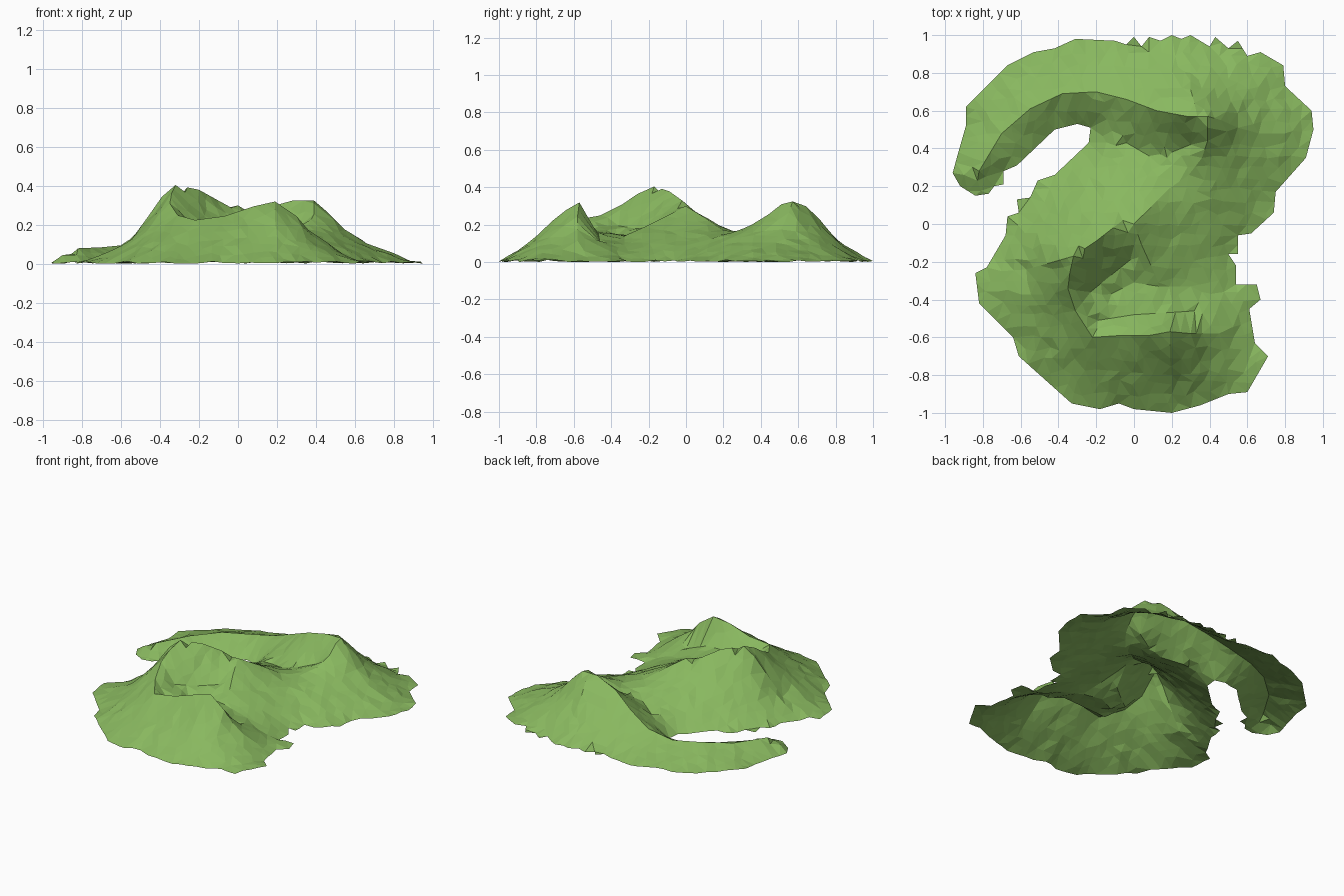
import bpy
import bmesh
import random
from mathutils import Vector
from mathutils.geometry import delaunay_2d_cdt

random.seed(4)

SPACING = 0.06      # distance between terrain points
SHORE_HEIGHT = 0.012
ROUGHNESS = 0.004

default_cube = bpy.data.objects.get("Cube")
if default_cube:
    bpy.data.objects.remove(default_cube, do_unlink=True)

# Shoreline, clockwise from the tip of the western arm
shoreline = [
    (-.96, .27), (-.93, .38), (-.89, .52), (-.89, .62), (-.67, .84), (-.53, .91),
    (-.42, .93), (-.31, .98), (-.1, .97), (-.04, .95), (0, .99), (.04, .94),
    (.08, .99), (.14, .97), (.2, 1), (.25, .98), (.3, 1), (.35, .97), (.4, .94),
    (.43, .99), (.5, .93), (.55, .97), (.6, .89), (.67, .91), (.79, .84), (.8, .73),
    (.94, .6), (.95, .5), (.91, .35), (.75, .17), (.74, .06), (.62, -.05),
    (.55, -.06), (.55, -.16), (.5, -.16), (.54, -.22), (.54, -.32), (.65, -.32),
    (.67, -.4), (.61, -.45), (.64, -.63), (.71, -.7), (.6, -.89), (.5, -.9),
    (.35, -.96), (.2, -1), (0, -.98), (-.08, -.95), (-.18, -.98), (-.33, -.95),
    (-.61, -.7), (-.64, -.6), (-.82, -.42), (-.84, -.26), (-.78, -.23),
    (-.68, -.06), (-.67, .04), (-.61, .06), (-.62, .13), (-.55, .14), (-.51, .23),
    (-.42, .26), (-.24, .43), (-.23, .51), (-.3, .53), (-.42, .5), (-.62, .31),
    (-.69, .28), (-.69, .21), (-.74, .2), (-.77, .16), (-.84, .15), (-.92, .2),
]

# Ridge, spur and valley lines as (x, y, height)
middle_ridge = [(-.32, -.17, .41), (-.2, -.09, .385), (-.11, -.02, .335), (-.06, .02, .29),
                (0, 0, .305), (.09, .09, .25), (.19, .19, .18), (.29, .26, .165),
                (.36, .35, .205), (.39, .44, .26), (.39, .51, .315)]
north_ridge = [(.39, .57, .33), (.28, .57, .33), (.12, .6, .285), (-.04, .66, .21),
               (-.2, .7, .14), (-.38, .69, .105), (-.55, .61, .105), (-.7, .48, .09),
               (-.82, .28, .085), (-.9, .26, .05)]
south_ridge = [(-.32, -.17, .41), (-.34, -.26, .37), (-.35, -.34, .315), (-.31, -.46, .255),
               (-.22, -.6, .23), (-.07, -.59, .25), (.08, -.59, .3), (.19, -.57, .325),
               (.3, -.58, .25), (.36, -.58, .18), (.45, -.58, .12)]
east_spur = [(.39, .57, .33), (.46, .55, .27), (.55, .51, .18), (.66, .48, .11), (.8, .48, .06)]
west_spur = [(-.32, -.17, .41), (-.39, -.19, .35), (-.46, -.21, .25), (-.57, -.24, .1), (-.7, -.25, .05)]
bowl_spur = [(0, 0, .305), (.04, -.11, .25), (.09, -.22, .195), (.13, -.31, .155)]
south_slope = [(-.2, -.77, .12), (.05, -.79, .14), (.2, -.8, .145), (.35, -.79, .11)]
south_spur = [(.19, -.57, .325), (.19, -.64, .285), (.19, -.71, .23), (.2, -.8, .145), (.2, -.9, .065)]
north_slope = [(-.05, .83, .09), (.2, .81, .125), (.4, .8, .125), (.55, .75, .1)]
north_spur = [(.33, .57, .33), (.32, .64, .305), (.3, .71, .24), (.3, .8, .13), (.3, .9, .06)]
bowl_back = [(-.12, -.37, .15), (0, -.31, .15), (.13, -.33, .145), (.3, -.33, .1), (.45, -.3, .05)]
bowl_front = [(-.19, -.51, .18), (0, -.48, .165), (.17, -.47, .165), (.32, -.46, .11)]
cliff_foot = [(-.23, -.36, .2), (-.12, -.27, .185), (-.02, -.19, .19)]
east_slope = [(.2, -.08, .17), (.35, .02, .12)]
north_cliff_foot = [(-.04, .43, .09), (.08, .36, .125), (.2, .38, .15), (.3, .42, .185)]
contours = [middle_ridge, north_ridge, south_ridge, east_spur, west_spur, bowl_spur,
            south_slope, south_spur, north_slope, north_spur, bowl_back, bowl_front,
            cliff_foot, east_slope, north_cliff_foot]

points = []
fixed_heights = {}


def add_point(position, height=None, clearance=0.0):
    """Store a terrain point unless another one is too close."""
    position = Vector(position)
    if any((position - other).length < clearance for other in points):
        return
    if height is not None:
        fixed_heights[len(points)] = height
    points.append(position)


def sample_line(line):
    """Walk along a line in even steps, leaving out its last point."""
    for start, end in zip(line, line[1:]):
        start, end = Vector(start), Vector(end)
        steps = max(1, round((end - start).length / SPACING))
        for step in range(steps):
            yield start.lerp(end, step / steps)


# Shoreline and contour points keep their heights
for sample in sample_line(shoreline + shoreline[:1]):
    add_point(sample, SHORE_HEIGHT + random.uniform(-SHORE_HEIGHT, SHORE_HEIGHT) / 2)
coast = list(range(len(points)))
for line in contours:
    for sample in [*sample_line(line), Vector(line[-1])]:
        add_point(sample.xy, sample.z, SPACING / 3)

# Loose scatter of points for the slopes
count = round(1 / SPACING)
for row in range(-count, count + 1):
    for column in range(-count, count + 1):
        shift = SPACING / 2 if row % 2 else 0
        wobble = Vector((random.uniform(-1, 1), random.uniform(-1, 1))) * SPACING / 4
        add_point(Vector((column * SPACING + shift, row * SPACING)) + wobble,
                  clearance=SPACING * 0.6)

# Triangulate inside the shoreline
flat_verts, _, triangles, origins, _, _ = delaunay_2d_cdt(points, [], [coast], 1, 1e-5)

bm = bmesh.new()
verts = [bm.verts.new((p.x, p.y, SHORE_HEIGHT)) for p in flat_verts]
for triangle in triangles:
    bm.faces.new([verts[i] for i in triangle])
held = set()
for vert, sources in zip(verts, origins):
    for source in sources:
        if source in fixed_heights:
            vert.co.z = fixed_heights[source]
            held.add(vert)
bmesh.ops.delete(bm, geom=[v for v in verts if not v.link_faces], context='VERTS')

# Stretch the slopes between the contours like a skin
free = [v for v in bm.verts if v not in held]
for _ in range(250):
    for vert in free:
        around = [edge.other_vert(vert) for edge in vert.link_edges]
        weights = [1 / (vert.co.xy - other.co.xy).length for other in around]
        total = sum(weight * other.co.z for weight, other in zip(weights, around))
        vert.co.z = total / sum(weights)
for vert in free:
    vert.co.z += random.uniform(-ROUGHNESS, ROUGHNESS)

# Stand the land on the ground, faces upward
lowest = min(v.co.z for v in bm.verts)
for vert in bm.verts:
    vert.co.z -= lowest
bm.normal_update()
bmesh.ops.reverse_faces(bm, faces=[f for f in bm.faces if f.normal.z < 0])

mesh = bpy.data.meshes.new("island_terrain")
bm.to_mesh(mesh)
bm.free()
island = bpy.data.objects.new("island_terrain", mesh)
bpy.context.collection.objects.link(island)

# Grass colour
grass = bpy.data.materials.new("grass_green")
grass.use_nodes = True
grass.diffuse_color = (0.25, 0.48, 0.115, 1)
grass.node_tree.nodes["Principled BSDF"].inputs["Base Color"].default_value = grass.diffuse_color
mesh.materials.append(grass)
